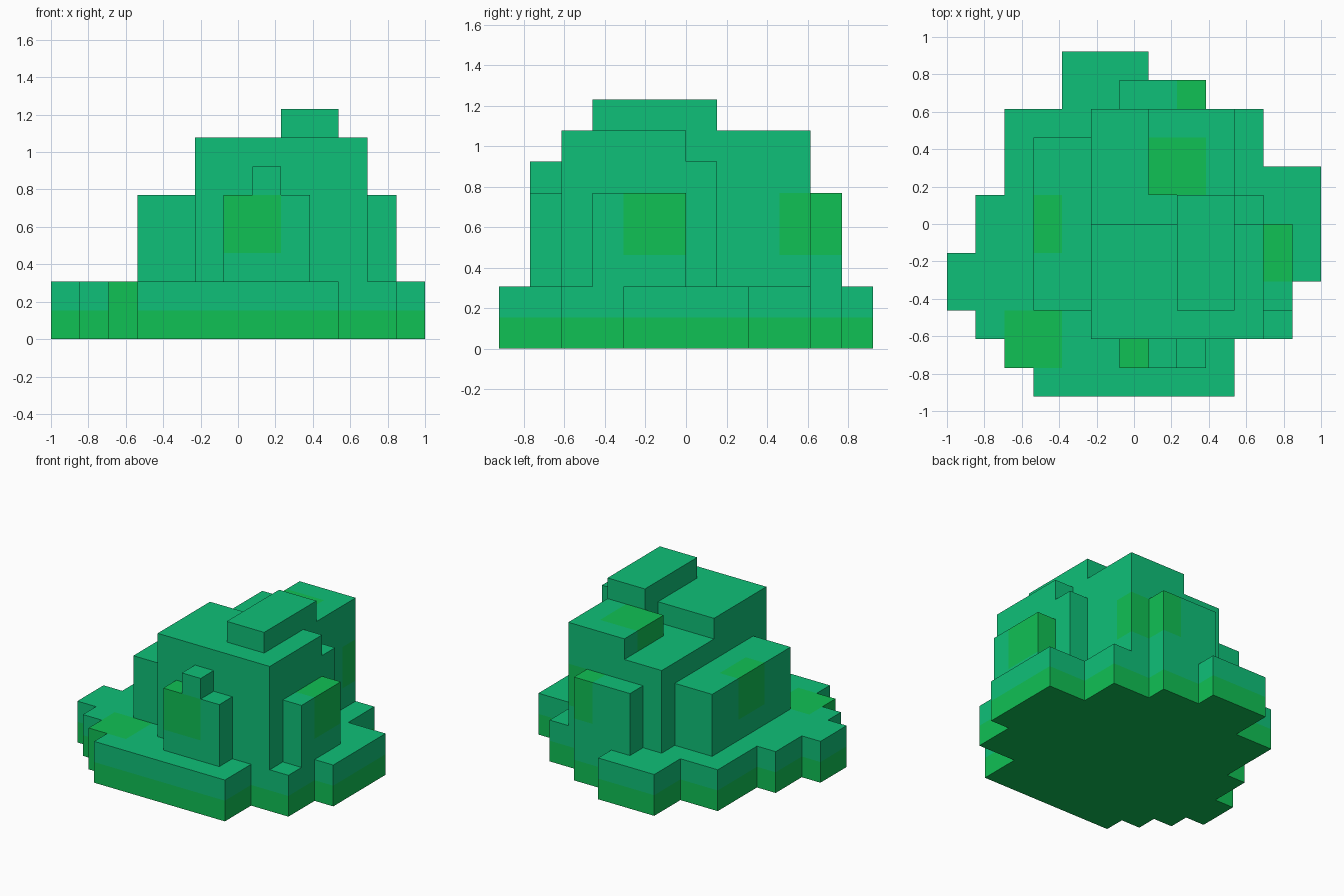
import bpy
import bmesh
from mathutils import Vector

cube = bpy.data.objects.get("Cube")
if cube:
    bpy.data.objects.remove(cube, do_unlink=True)

U = 2 / 13                       # size of one block
ORIGIN = Vector((-6.5, -6, 0))   # grid corner, in blocks


def make_material(name, color):
    mat = bpy.data.materials.new(name)
    mat.use_nodes = True
    mat.diffuse_color = color
    bsdf = mat.node_tree.nodes["Principled BSDF"]
    bsdf.inputs["Base Color"].default_value = color
    bsdf.inputs["Roughness"].default_value = 0.9
    return mat


MATERIALS = [make_material("leaf_teal", (0.0048, 0.527, 0.188, 1)),
             make_material("leaf_green", (0.0052, 0.533, 0.089, 1))]

# Green regions as (low corner, high corner) in blocks
PATCHES = [
    ((-1, -1, -1), (14, 13, 1)),   # band around the foot
    ((2, 1, 0), (4, 3, 2)),        # front corner of the base
    ((6, 1, 3), (8, 3, 5)),        # front tower
    ((10, 4, 3), (12, 6, 5)),      # right tower
    ((3, 5, 3), (4, 7, 5)),        # left tower
    ((8, 9, 3), (10, 11, 5)),      # back tower
    ((7, 7, 5), (9, 9, 7)),        # back crown
]


def finish(name, bm):
    """Cut the part along the green regions, colour it and place it."""
    bmesh.ops.recalc_face_normals(bm, faces=bm.faces)
    lo = [min(v.co[a] for v in bm.verts) for a in range(3)]
    hi = [max(v.co[a] for v in bm.verts) for a in range(3)]
    for p_lo, p_hi in PATCHES:
        if any(p_hi[a] <= lo[a] or p_lo[a] >= hi[a] for a in range(3)):
            continue
        for axis in range(3):
            for pos in (p_lo[axis], p_hi[axis]):
                if lo[axis] < pos < hi[axis]:
                    co, no = Vector((0, 0, 0)), Vector((0, 0, 0))
                    co[axis], no[axis] = pos, 1
                    geom = bm.verts[:] + bm.edges[:] + bm.faces[:]
                    bmesh.ops.bisect_plane(bm, geom=geom, dist=1e-4,
                                           plane_co=co, plane_no=no)
    for f in bm.faces:
        p = f.calc_center_median() - f.normal * 0.25
        f.material_index = int(any(
            all(a < c < b for a, c, b in zip(p_lo, p, p_hi))
            for p_lo, p_hi in PATCHES))
    for v in bm.verts:
        v.co = (v.co + ORIGIN) * U
    mesh = bpy.data.meshes.new(name)
    bm.to_mesh(mesh)
    bm.free()
    for mat in MATERIALS:
        mesh.materials.append(mat)
    obj = bpy.data.objects.new(name, mesh)
    bpy.context.collection.objects.link(obj)


def box(name, lo, hi):
    bm = bmesh.new()
    bmesh.ops.create_cube(bm, size=1)
    lo, hi = Vector(lo), Vector(hi)
    for v in bm.verts:
        v.co = (lo + hi) / 2 + v.co * (hi - lo)
    finish(name, bm)


# Stepped base: bands of (y start, y end, x start, x end), one block strip each
BASE = [(0, 1, 3, 10), (1, 2, 2, 10), (2, 3, 1, 12), (3, 4, 0, 12),
        (4, 5, 0, 13), (5, 7, 1, 13), (7, 8, 2, 13), (8, 10, 2, 11),
        (10, 11, 4, 9), (11, 12, 4, 7)]
bm = bmesh.new()
for y0, y1, x0, x1 in BASE:
    # Split every strip at each column so that neighbours share corners
    for y in range(y0, y1):
        for x in range(x0, x1):
            bm.faces.new([bm.verts.new((x + i, y + j, 0))
                          for i, j in ((0, 0), (1, 0), (1, 1), (0, 1))])
bmesh.ops.remove_doubles(bm, verts=bm.verts, dist=1e-3)
ext = bmesh.ops.extrude_face_region(bm, geom=bm.faces[:], use_keep_orig=True)
for v in ext["geom"]:
    if isinstance(v, bmesh.types.BMVert):
        v.co.z = 2
finish("base", bm)

# Central mass
box("front_body", (5, 2, 2), (11, 6, 7))
box("middle_body", (5, 6, 2), (11, 7, 6))
box("back_body", (5, 7, 2), (10, 10, 6))
box("back_crown", (7, 7, 6), (10, 10, 7))
box("crown_link", (8, 6, 6), (10, 7, 7))
box("top_ridge", (8, 3, 7), (10, 7, 8))

# Towers around the mass
box("left_tower", (3, 3, 2), (5, 9, 5))
box("right_tower", (11, 3, 2), (12, 6, 5))
box("back_tower", (6, 10, 2), (9, 11, 5))
box("front_tower", (6, 1, 2), (9, 2, 5))
box("front_tower_tip", (7, 1, 5), (8, 2, 6))
